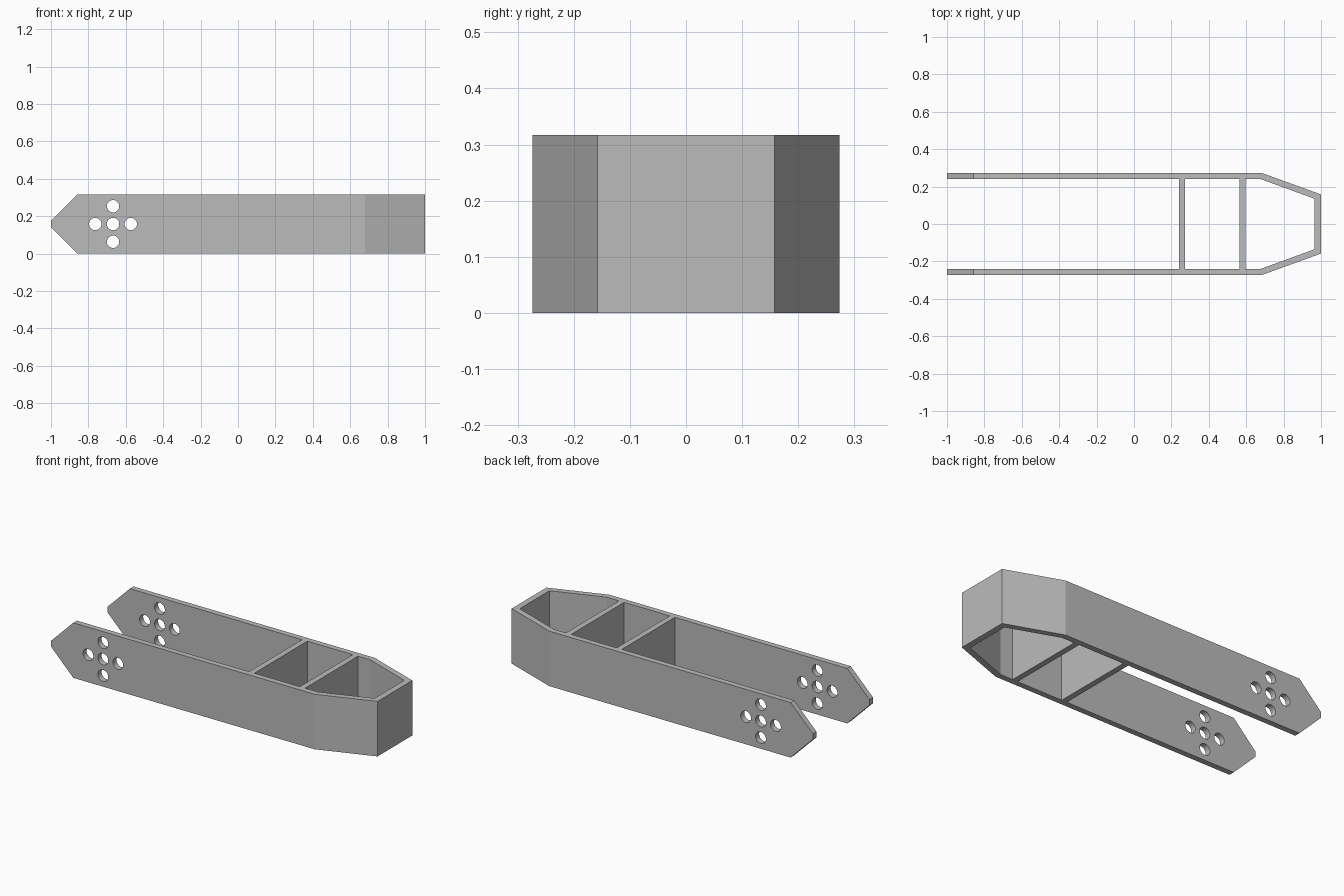
import bpy
import bmesh
import math

if "Cube" in bpy.data.objects:
    bpy.data.objects.remove(bpy.data.objects["Cube"])

H = 0.317          # height of the frame
W = 0.274          # half width
T = 0.033          # wall thickness

grey = bpy.data.materials.new("plain grey")
grey.diffuse_color = (0.5, 0.5, 0.5, 1)
grey.use_nodes = True
grey.node_tree.nodes["Principled BSDF"].inputs["Base Color"].default_value = grey.diffuse_color


def prism(name, points, offset):
    """Extrude a closed outline of 3D points along an offset."""
    bm = bmesh.new()
    face = bm.faces.new([bm.verts.new(p) for p in points])
    ext = bmesh.ops.extrude_face_region(bm, geom=[face])
    verts = [g for g in ext["geom"] if isinstance(g, bmesh.types.BMVert)]
    bmesh.ops.translate(bm, verts=verts, vec=offset)
    bmesh.ops.recalc_face_normals(bm, faces=bm.faces)
    mesh = bpy.data.meshes.new(name)
    bm.to_mesh(mesh)
    bm.free()
    mesh.materials.append(grey)
    obj = bpy.data.objects.new(name, mesh)
    bpy.context.collection.objects.link(obj)
    return obj


def cut(target, cutter):
    mod = target.modifiers.new(cutter.name, 'BOOLEAN')
    mod.operation = 'DIFFERENCE'
    mod.solver = 'EXACT'
    mod.object = cutter
    cutter.hide_render = True
    cutter.hide_set(True)


# Frame: U-shaped plan with a tapered nose
outer = [(-1, W), (0.68, W), (1, 0.158)]
inner = [(0.965, 0.135), (0.675, W - T), (-1, W - T)]
half = outer + inner
plan = outer + [(x, -y) for x, y in reversed(outer)]
plan += [(x, -y) for x, y in reversed(inner)] + inner
frame = prism("frame", [(x, y, 0) for x, y in plan], (0, 0, H))

# Chamfered arm tips, upper and lower
for name, edge, tip, out in (("upper_tip_cutter", H, 0.175, 0.2),
                             ("lower_tip_cutter", 0, 0.142, -0.2)):
    slope = (edge - tip) / 0.142
    profile = [(-1.1, tip - 0.1 * slope), (-0.858 + 0.1, edge + 0.1 * slope),
               (-1.1, edge + out)]
    cut(frame, prism(name, [(x, -0.5, z) for x, z in profile], (0, 1, 0)))

# Cross of five bolt holes through both arms
for i, (dx, dz) in enumerate([(0, 0), (1, 0), (-1, 0), (0, 1), (0, -1)]):
    ring = [(-0.668 + 0.095 * dx + 0.033 * math.cos(a), -0.5,
             H / 2 + 0.095 * dz + 0.033 * math.sin(a))
            for a in (k * math.tau / 32 for k in range(32))]
    cut(frame, prism(f"hole_cutter_{i + 1}", ring, (0, 1, 0)))

# Cross walls between the arms
for name, x in (("rear_cross_wall", 0.24), ("front_cross_wall", 0.563)):
    y = W - T
    prism(name, [(x, -y, 0), (x + T, -y, 0), (x + T, y, 0), (x, y, 0)], (0, 0, H))

# Smooth hole walls, sharp edges elsewhere
bpy.ops.object.select_all(action='DESELECT')
frame.select_set(True)
bpy.context.view_layer.objects.active = frame
for mod in list(frame.modifiers):
    bpy.ops.object.modifier_apply(modifier=mod.name)
bpy.ops.object.shade_smooth_by_angle(angle=math.radians(15))
